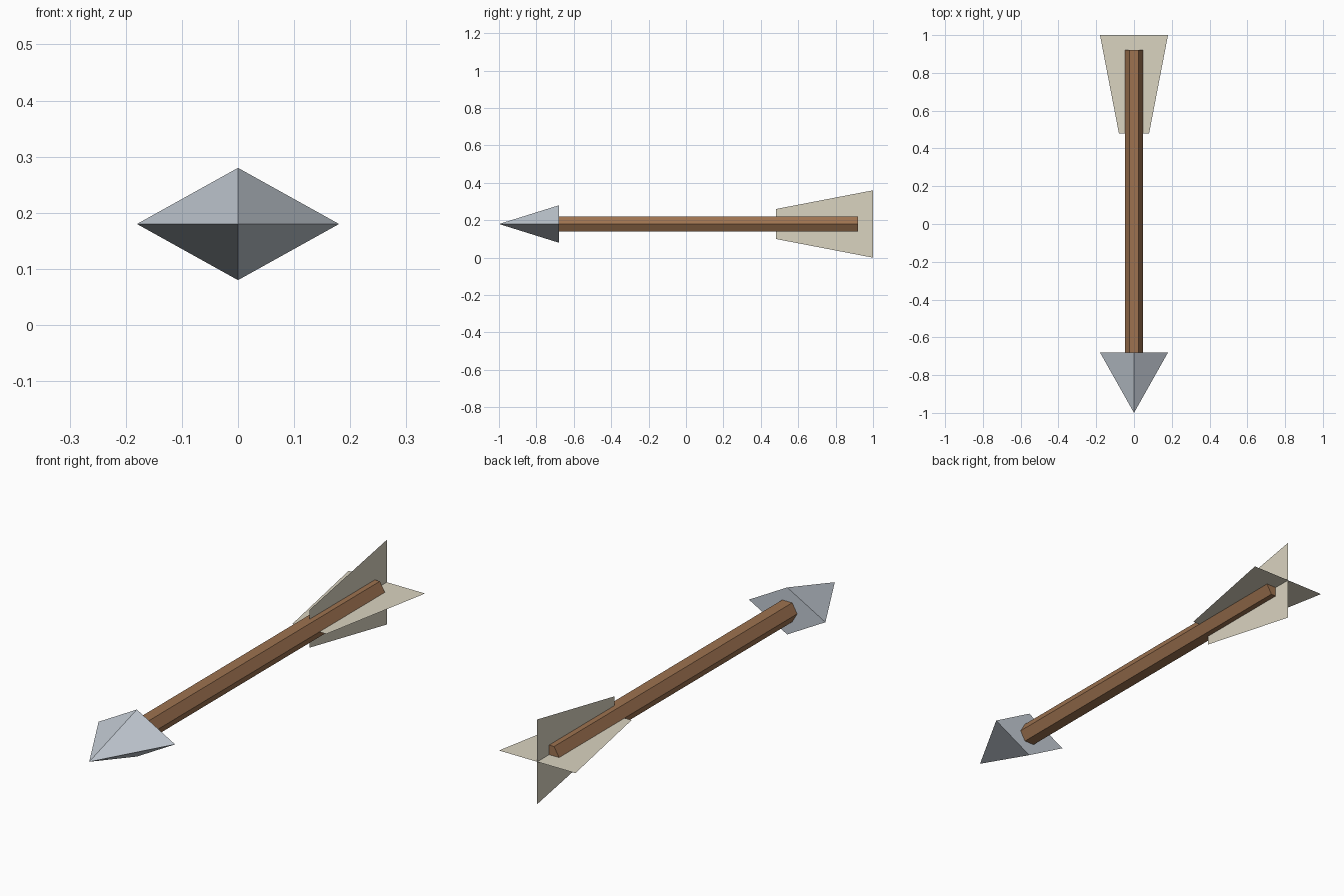
import bpy
import math

if "Cube" in bpy.data.objects:
    bpy.data.objects.remove(bpy.data.objects["Cube"])

Z = 0.18  # height of the arrow's axis


def material(name, rgb):
    m = bpy.data.materials.new(name)
    m.diffuse_color = (*rgb, 1.0)
    m.use_nodes = True
    m.node_tree.nodes["Principled BSDF"].inputs["Base Color"].default_value = m.diffuse_color
    return m


wood = material("brown wood", (0.34, 0.17, 0.08))
steel = material("pale steel", (0.54, 0.59, 0.65))
feather = material("cream feather", (0.70, 0.655, 0.53))


def build(name, verts, faces, mat):
    mesh = bpy.data.meshes.new(name)
    mesh.from_pydata(verts, [], faces)
    mesh.materials.append(mat)
    obj = bpy.data.objects.new(name, mesh)
    bpy.context.collection.objects.link(obj)
    return obj


# Shaft: six-sided rod with corners pointing left and right
R, N = 0.047, 6
ring = [(R * math.cos(math.tau * i / N), Z + R * math.sin(math.tau * i / N)) for i in range(N)]
verts = [(x, y, z) for y in (-0.68, 0.92) for x, z in ring]
faces = [(i, i + N, (i + 1) % N + N, (i + 1) % N) for i in range(N)]
faces += [tuple(range(N)), tuple(reversed(range(N, 2 * N)))]
build("shaft", verts, faces, wood)

# Head: flattened four-sided pyramid with a closed base
base = [(0.18, -0.68, Z), (0, -0.68, Z + 0.1), (-0.18, -0.68, Z), (0, -0.68, Z - 0.1)]
faces = [(i, (i + 1) % 4, 4) for i in range(4)] + [(3, 2, 1, 0)]
build("arrow_head", base + [(0, -1.0, Z)], faces, steel)

# Fletching: two crossed, paper-thin tapered vanes
profile = [(-0.08, 0.48), (0.08, 0.48), (0.18, 1.0), (-0.18, 1.0)]
build("flat_fletching", [(w, y, Z) for w, y in profile], [(0, 1, 2, 3)], feather)
build("upright_fletching", [(0, y, Z + w) for w, y in profile], [(3, 2, 1, 0)], feather)
